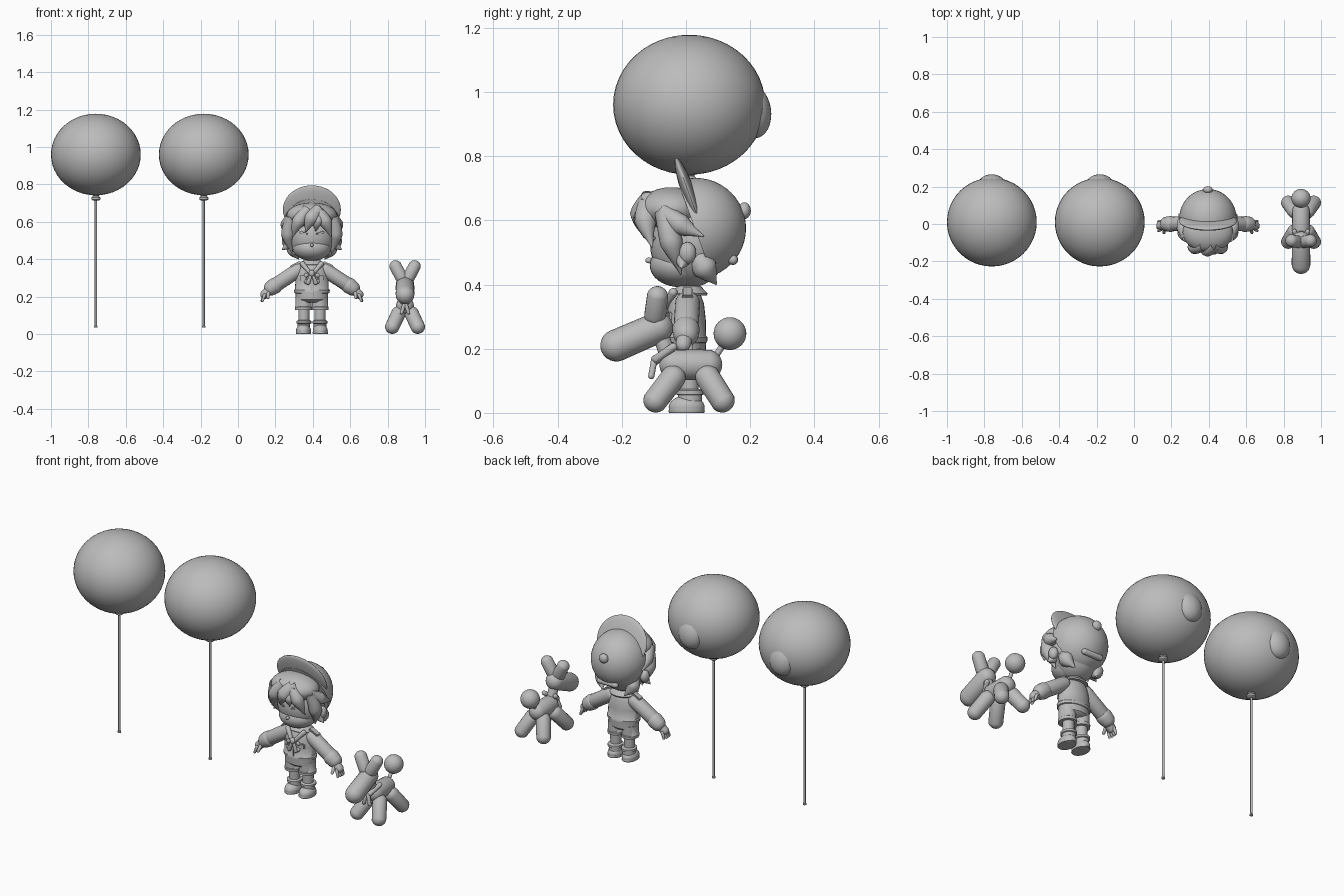
import bpy, bmesh, math
from mathutils import Vector, Matrix

cube = bpy.data.objects.get("Cube")
if cube:
    bpy.data.objects.remove(cube, do_unlink=True)

grey = bpy.data.materials.new("plain_grey")
grey.use_nodes = True
GREY = (0.5, 0.5, 0.5, 1)
grey.diffuse_color = GREY
grey.node_tree.nodes["Principled BSDF"].inputs["Base Color"].default_value = GREY
ORIGIN = Vector((0, 0, 0))


def finish(name, bm):
    bmesh.ops.recalc_face_normals(bm, faces=bm.faces)
    for f in bm.faces:
        f.smooth = True
    for e in bm.edges:
        if len(e.link_faces) == 2 and e.calc_face_angle(0) > 0.8:
            e.smooth = False
    me = bpy.data.meshes.new(name)
    bm.to_mesh(me)
    bm.free()
    me.materials.append(grey)
    ob = bpy.data.objects.new(name, me)
    ob.location = ORIGIN
    bpy.context.collection.objects.link(ob)
    return ob


def ball(name, c, r, tilt=0, seg=32, cut=None, floor=False):
    """Ellipsoid, optionally tilted about x, cut by a plane, or flattened below."""
    bm = bmesh.new()
    bmesh.ops.create_uvsphere(bm, u_segments=seg, v_segments=seg // 2, radius=1)
    bm.transform(Matrix.Translation(c) @ Matrix.Rotation(tilt, 4, 'X')
                 @ Matrix.Diagonal((*r, 1)))
    if cut:
        bmesh.ops.bisect_plane(bm, geom=bm.verts[:] + bm.edges[:] + bm.faces[:],
                               plane_co=cut[0], plane_no=cut[1], clear_outer=True)
        bmesh.ops.holes_fill(bm, edges=[e for e in bm.edges if e.is_boundary])
    if floor:
        for v in bm.verts:
            v.co.z = max(0, v.co.z)
    return finish(name, bm)


def capsule(name, p, q, r1, r2=None):
    """Rounded sausage from p to q with end radii r1 and r2."""
    p, q = Vector(p), Vector(q)
    r2 = r2 or r1
    bm = bmesh.new()
    bmesh.ops.create_uvsphere(bm, u_segments=20, v_segments=12, radius=1)
    for v in bm.verts:
        top = v.co.z > 0.001
        v.co *= r2 if top else r1
        v.co.z += (q - p).length if top else 0
    bm.transform(Matrix.Translation(p) @ (q - p).to_track_quat('Z', 'Y').to_matrix().to_4x4())
    return finish(name, bm)


def lathe(name, c, profile, flat=1):
    """Turned shape from (radius, height) pairs, flattened along y."""
    bm = bmesh.new()
    n = 28
    rings = [[bm.verts.new((c[0] + r * math.cos(math.tau * i / n),
                            c[1] + flat * r * math.sin(math.tau * i / n), z))
              for i in range(n)] for r, z in profile]
    for a, b in zip(rings, rings[1:]):
        for i in range(n):
            j = (i + 1) % n
            bm.faces.new((a[i], a[j], b[j], b[i]))
    bm.faces.new(rings[0])
    bm.faces.new(rings[-1])
    return finish(name, bm)


def box(name, c, size, rot=(0, 0, 0)):
    bm = bmesh.new()
    bmesh.ops.create_cube(bm, size=1)
    bm.transform(Matrix.Diagonal((*size, 1)))
    bmesh.ops.bevel(bm, geom=bm.edges[:], offset=min(size) * 0.3, segments=2, affect='EDGES')
    m = Matrix.Identity(4)
    for ang, axis in zip(rot, "XYZ"):
        m = Matrix.Rotation(ang, 4, axis) @ m
    bm.transform(Matrix.Translation(c) @ m)
    return finish(name, bm)


def lock(name, pts, r):
    """Pointed tuft of hair along a smooth path."""
    cu = bpy.data.curves.new(name, 'CURVE')
    cu.dimensions = '3D'
    cu.bevel_depth, cu.bevel_resolution, cu.resolution_u = r, 4, 8
    sp = cu.splines.new('BEZIER')
    sp.bezier_points.add(len(pts) - 1)
    for i, (b, p) in enumerate(zip(sp.bezier_points, pts)):
        b.co = p
        b.handle_left_type = b.handle_right_type = 'AUTO'
        b.radius = (0.8, 1, 0.05)[i]
    cu.materials.append(grey)
    ob = bpy.data.objects.new(name, cu)
    ob.location = ORIGIN
    bpy.context.collection.objects.link(ob)
    bpy.ops.object.select_all(action='DESELECT')
    ob.select_set(True)
    bpy.context.view_layer.objects.active = ob
    bpy.ops.object.convert(target='MESH')
    bpy.ops.object.shade_smooth()


# Two balloons on sticks
for side, x in (("right", -0.76), ("left", -0.183)):
    ball(side + "_balloon", (x, 0.01, 0.96), (0.24, 0.237, 0.218), seg=48)
    ball(side + "_balloon_tail", (x, 0.207, 0.94), (0.075, 0.058, 0.085), tilt=0.15)
    lathe(side + "_balloon_knot", (x, 0.01),
          [(0.018, 0.715), (0.024, 0.72), (0.024, 0.73), (0.015, 0.738), (0.03, 0.755)])
    lathe(side + "_balloon_stick", (x, 0.01),
          [(0.009, 0.035), (0.009, 0.043), (0.006, 0.045), (0.006, 0.73)])

# Balloon dog
ORIGIN = Vector((0.893, 0, 0))
capsule("dog_body", (0, -0.035, 0.15), (0, 0.065, 0.15), 0.048)
capsule("dog_neck", (0, -0.05, 0.16), (0, -0.085, 0.26), 0.026)
capsule("dog_head", (0, -0.217, 0.21), (0, -0.09, 0.265), 0.05)
capsule("dog_tail_stem", (0, 0.085, 0.165), (0, 0.13, 0.235), 0.01)
ball("dog_tail_ball", (0, 0.137, 0.247), (0.051, 0.051, 0.051))
ball("dog_bow_knot", (0, -0.095, 0.165), (0.016, 0.014, 0.016))
for side, s in (("left", 1), ("right", -1)):
    capsule(f"dog_{side}_ear", (s * 0.02, -0.096, 0.305), (s * 0.05, -0.089, 0.361), 0.034)
    capsule(f"dog_{side}_front_leg", (s * 0.035, -0.04, 0.11), (s * 0.068, -0.094, 0.04), 0.039)
    capsule(f"dog_{side}_back_leg", (s * 0.035, 0.068, 0.11), (s * 0.068, 0.113, 0.04), 0.039)
    capsule(f"dog_{side}_bow_loop", (s * 0.01, -0.092, 0.168), (s * 0.035, -0.04, 0.205), 0.013)
    capsule(f"dog_{side}_bow_end", (s * 0.004, -0.1, 0.16), (s * 0.018, -0.108, 0.115), 0.01)

# Child: body and clothes
ORIGIN = Vector((0.395, 0, 0))
lathe("jacket", (0, 0), [(0.08, 0.215), (0.094, 0.22), (0.096, 0.235), (0.09, 0.24), (0.088, 0.29),
                         (0.08, 0.34), (0.065, 0.37), (0.04, 0.39)], 0.7)
lathe("shorts_top", (0, 0), [(0.06, 0.17), (0.085, 0.185), (0.088, 0.225)], 0.72)
lathe("neck", (0, 0.005), [(0.035, 0.36), (0.032, 0.43)])
lathe("collar", (0, 0.01), [(0.068, 0.365), (0.072, 0.372), (0.045, 0.395), (0.035, 0.39)], 0.8)
ball("scarf_knot", (0, -0.068, 0.325), (0.016, 0.014, 0.018))
box("jacket_front_seam", (0, -0.063, 0.265), (0.008, 0.008, 0.07))
for side, s in (("left", 1), ("right", -1)):
    n = side + "_"
    lathe(n + "shorts_leg", (s * 0.044, 0.003),
          [(0.037, 0.128), (0.045, 0.13), (0.046, 0.145), (0.043, 0.148), (0.043, 0.2)], 1.1)
    lathe(n + "leg", (s * 0.043, 0.01), [(0.029, 0.05), (0.03, 0.15)])
    lathe(n + "boot_cuff", (s * 0.043, 0.012),
          [(0.034, 0.02), (0.034, 0.055), (0.04, 0.058), (0.04, 0.07), (0.03, 0.075)], 1.1)
    ball(n + "boot", (s * 0.045, 0.002, 0.018), (0.04, 0.056, 0.036), floor=True)
    lathe(n + "sole", (s * 0.045, 0.002), [(0.039, 0), (0.041, 0.003), (0.04, 0.014)], 1.38)
    capsule(n + "scarf_end", (s * 0.004, -0.068, 0.32), (s * 0.02, -0.07, 0.275), 0.007, 0.012)
    capsule(n + "lapel", (s * 0.05, -0.04, 0.375), (s * 0.008, -0.066, 0.325), 0.014, 0.009)
    box(n + "pocket", (s * 0.047, -0.054, 0.3), (0.034, 0.014, 0.03), (0, 0, s * 0.35))
    for k in (0, 1):
        ball(n + f"jacket_button_{k}", (s * 0.03, -0.063, 0.315 - k * 0.035), (0.012, 0.008, 0.012), seg=16)
    box(n + "epaulette", (s * 0.088, 0.005, 0.373), (0.06, 0.035, 0.012), (0, s * 0.45, 0))
    # Arms and hands
    capsule(n + "sleeve", (s * 0.075, 0.005, 0.34), (s * 0.19, 0, 0.265), 0.039, 0.04)
    capsule(n + "cuff", (s * 0.2, 0, 0.258), (s * 0.217, 0, 0.246), 0.043, 0.04)
    capsule(n + "palm", (s * 0.225, -0.004, 0.237), (s * 0.252, -0.008, 0.212), 0.026, 0.024)
    for k in range(4):
        y = -0.03 + k * 0.014
        capsule(n + f"finger_{k}", (s * 0.253, y, 0.208), (s * (0.27 - abs(k - 1.5) * 0.004), y * 1.2, 0.178), 0.009, 0.007)
    capsule(n + "thumb", (s * 0.232, -0.025, 0.22), (s * 0.235, -0.046, 0.195), 0.01, 0.008)

# Head and face
ball("head", (0, 0.01, 0.525), (0.128, 0.122, 0.135))
ball("jaw", (0, -0.02, 0.46), (0.103, 0.093, 0.068))
ball("nose", (0, -0.115, 0.475), (0.009, 0.012, 0.009), seg=16)
for side, s in (("left", 1), ("right", -1)):
    ball(side + "_ear", (s * 0.137, 0.005, 0.498), (0.024, 0.027, 0.034))
    box(side + "_eyebrow", (s * 0.045, -0.108, 0.54), (0.048, 0.012, 0.012), (0, s * -0.25, s * 0.35))

# Hair
ball("hair_front", (0, -0.045, 0.635), (0.135, 0.105, 0.068))
tufts = (("side_lock", ((0.112, -0.07, 0.63), (0.128, -0.045, 0.53), (0.105, -0.015, 0.43)), 0.036),
         ("flick", ((0.11, -0.075, 0.63), (0.135, -0.015, 0.585), (0.155, 0.055, 0.55)), 0.034),
         ("back_lock", ((0.08, 0.03, 0.5), (0.095, 0.06, 0.45), (0.07, 0.095, 0.4)), 0.04),
         ("cheek_lock", ((0.1, 0.0, 0.53), (0.13, -0.01, 0.475), (0.16, -0.015, 0.45)), 0.025),
         ("fringe", ((0.02, -0.115, 0.67), (0.072, -0.125, 0.6), (0.105, -0.105, 0.515)), 0.036))
for s, side in ((1, "left"), (-1, "right")):
    for name, pts, r in tufts:
        lock(side + "_" + name, [(s * x, y, z) for x, y, z in pts], r)
lock("middle_fringe", [(0.04, -0.11, 0.67), (-0.005, -0.135, 0.615), (-0.035, -0.13, 0.545)], 0.04)
lock("small_fringe", [(0.05, -0.11, 0.65), (0.03, -0.135, 0.6), (0.02, -0.125, 0.55)], 0.03)

# Cap worn on the back of the head, brim turned up
LEAN = 0.35
ball("cap_dome", (0, 0.03, 0.575), (0.153, 0.157, 0.157), seg=48,
     cut=((0, 0, 0.65), (0, -math.cos(LEAN), -math.sin(LEAN))))
ball("cap_brim", (0, 0.016, 0.665), (0.155, 0.022, 0.138), tilt=LEAN, seg=40)
ball("cap_button", (0, 0.182, 0.63), (0.026, 0.02, 0.026), seg=20)
capsule("cap_strap", (-0.05, 0.146, 0.477), (0.05, 0.146, 0.477), 0.016)
